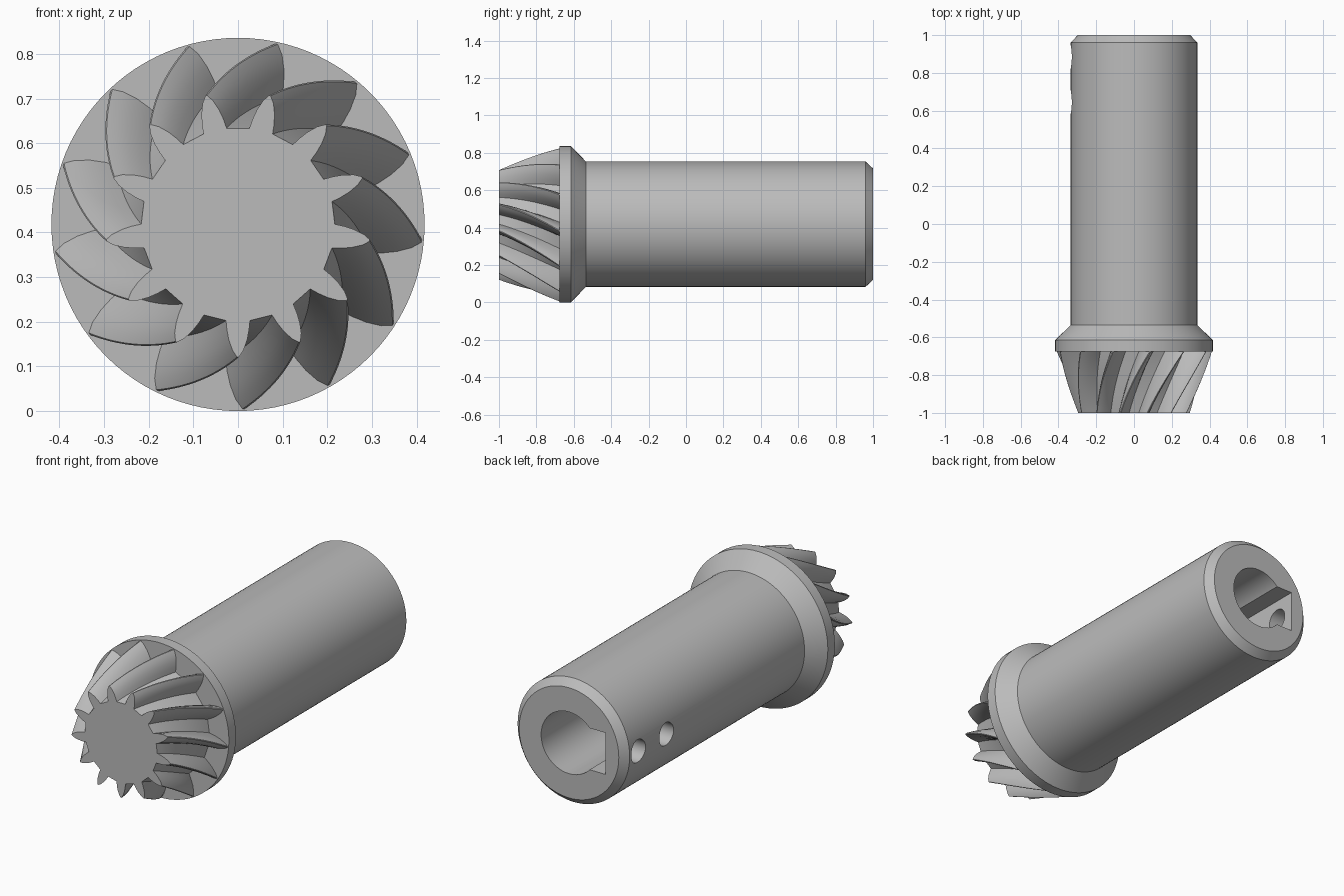
import bpy, bmesh, math
from mathutils import Matrix

if "Cube" in bpy.data.objects:
    bpy.data.objects.remove(bpy.data.objects["Cube"], do_unlink=True)

AXIS_Z = 0.418      # height of the shaft axis
TEETH = 13
PITCH = 2 * math.pi / TEETH

steel = bpy.data.materials.new("steel_grey")
steel.use_nodes = True
GREY = (0.5, 0.5, 0.5, 1)
steel.diffuse_color = GREY
steel.node_tree.nodes["Principled BSDF"].inputs["Base Color"].default_value = GREY


def make_object(name, bm):
    bmesh.ops.recalc_face_normals(bm, faces=bm.faces)
    mesh = bpy.data.meshes.new(name)
    bm.to_mesh(mesh)
    bm.free()
    mesh.materials.append(steel)
    obj = bpy.data.objects.new(name, mesh)
    bpy.context.collection.objects.link(obj)
    return obj


def activate(obj):
    bpy.ops.object.select_all(action='DESELECT')
    obj.select_set(True)
    bpy.context.view_layer.objects.active = obj


def ring(bm, y, polar):
    # polar: (angle clockwise from the top, radius)
    return [bm.verts.new((r * math.sin(a), y, AXIS_Z + r * math.cos(a))) for a, r in polar]


def loft(bm, rings):
    # skin the rings one after another and close both ends
    n = len(rings[0])
    for low, high in zip(rings, rings[1:]):
        for i in range(n):
            j = (i + 1) % n
            bm.faces.new((low[i], low[j], high[j], high[i]))
    bm.faces.new(rings[0])
    bm.faces.new(rings[-1])


def cylinder_cutter(name, radius, length, centre, axis):
    bm = bmesh.new()
    bmesh.ops.create_cone(bm, cap_ends=True, segments=48, radius1=radius,
                          radius2=radius, depth=length,
                          matrix=Matrix.Translation(centre) @ Matrix.Rotation(math.pi / 2, 4, axis))
    return make_object(name, bm)


# Shaft with collar, turned from a (y, radius) profile
bm = bmesh.new()
profile = [(-0.675, 0.418), (-0.615, 0.418), (-0.535, 0.335), (0.96, 0.335), (1.0, 0.298)]
SIDES = 96
loft(bm, [ring(bm, y, [(2 * math.pi * i / SIDES, r) for i in range(SIDES)]) for y, r in profile])
shaft = make_object("shaft_with_collar", bm)

# Bore, keyway and two set screw holes
cutters = [cylinder_cutter("bore_cutter", 0.167, 0.8, (0, 0.7, AXIS_Z), 'X')]
bm = bmesh.new()
bmesh.ops.create_cube(bm, size=1, matrix=Matrix.Translation((-0.11, 0.71, AXIS_Z))
                      @ Matrix.Diagonal((0.22, 0.8, 0.225, 1)))
cutters.append(make_object("keyway_cutter", bm))
for y in (0.885, 0.645):
    cutters.append(cylinder_cutter("screw_hole_cutter", 0.061, 0.3, (-0.26, y, AXIS_Z), 'Y'))

activate(shaft)
for cutter in cutters:
    cutter.hide_render = True
    mod = shaft.modifiers.new("cut", 'BOOLEAN')
    mod.operation = 'DIFFERENCE'
    mod.solver = 'EXACT'
    mod.object = cutter
    bpy.ops.object.modifier_apply(modifier=mod.name)
    bpy.data.objects.remove(cutter, do_unlink=True)

# Spiral bevel gear: pointed tooth section, scaled and twisted towards the collar
flank = [(7.1, 0.73), (6.0, 0.80), (4.5, 0.875), (2.5, 0.95), (0.4, 1.0)]
section = [(-a, r) for a, r in flank] + [(a, r) for a, r in reversed(flank)]
TWIST = math.radians(26.3)
STEPS = 14
bm = bmesh.new()
rings = []
for s in range(STEPS + 1):
    t = s / STEPS
    tip = 0.297 + (0.415 - 0.297) * t
    polar = [((k + 0.5) * PITCH + math.radians(a) + TWIST * t, r * tip)
             for k in range(TEETH) for a, r in section]
    rings.append(ring(bm, -1 + 0.33 * t, polar))
loft(bm, rings)
gear = make_object("bevel_gear_teeth", bm)

for obj in (shaft, gear):
    activate(obj)
    bpy.ops.object.shade_smooth_by_angle(angle=math.radians(28))
